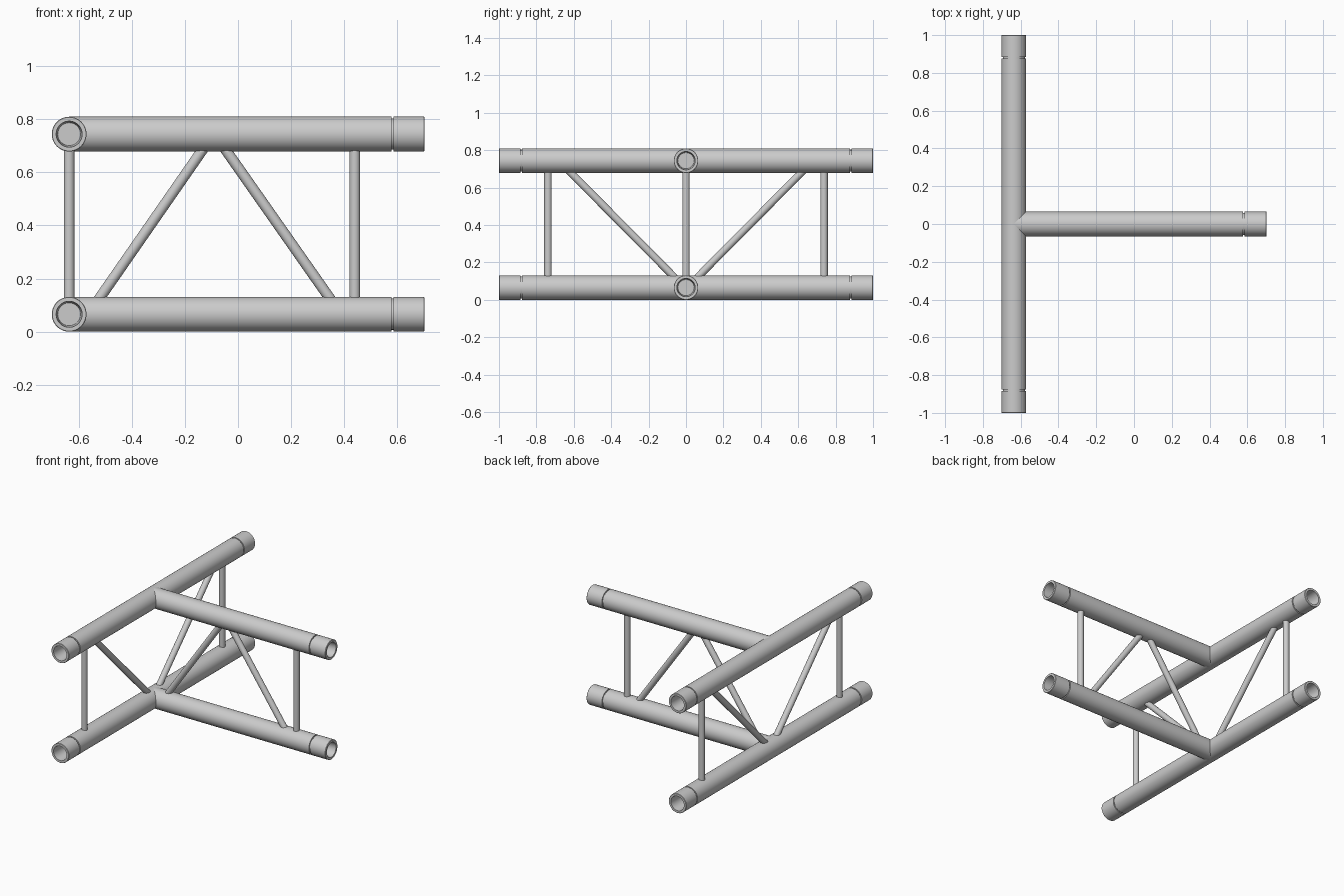
import bpy, bmesh, math
from mathutils import Vector

if "Cube" in bpy.data.objects:
    bpy.data.objects.remove(bpy.data.objects["Cube"])

R = 0.0655                  # chord radius
AXIS_X = -0.636             # x of the long chords
Z_LOW, Z_HIGH = 0.0655, 0.744
BRACE_R = 0.02
SEG = 48


def lathe(name, start, end, profile, seg=SEG):
    """Revolve (radius, distance) pairs around the line start-end; close both ends."""
    start, end = Vector(start), Vector(end)
    axis = (end - start).normalized()
    rot = Vector((0, 0, 1)).rotation_difference(axis)
    bm = bmesh.new()
    rings = []
    for r, t in profile:
        rings.append([bm.verts.new(start + rot @ Vector((
            r * math.cos(2 * math.pi * i / seg),
            r * math.sin(2 * math.pi * i / seg), t))) for i in range(seg)])
    for a, b in zip(rings, rings[1:]):
        for i in range(seg):
            j = (i + 1) % seg
            bm.faces.new((a[i], a[j], b[j], b[i]))
    bm.faces.new(rings[0][::-1])
    bm.faces.new(rings[-1])
    bmesh.ops.recalc_face_normals(bm, faces=bm.faces)
    mesh = bpy.data.meshes.new(name)
    bm.to_mesh(mesh)
    bm.free()
    obj = bpy.data.objects.new(name, mesh)
    bpy.context.collection.objects.link(obj)
    bpy.ops.object.select_all(action='DESELECT')
    obj.select_set(True)
    bpy.context.view_layer.objects.active = obj
    bpy.ops.object.shade_smooth_by_angle(angle=math.radians(35))
    return obj


def socket_end(length):
    """Profile of a grooved sleeve with a tapered socket at the far end."""
    g = length - 0.124
    return [(R, g), (R - 0.007, g), (R - 0.007, g + 0.008), (R, g + 0.008),
            (R, length - 0.002), (R - 0.002, length),
            (0.049, length), (0.043, length - 0.11)]


def brace(name, a, b):
    """Round bar reaching slightly into the chords at both ends."""
    a, b = Vector(a), Vector(b)
    d = (b - a).normalized() * 0.035
    a, b = a - d, b + d
    lathe(name, a, b, [(BRACE_R, 0), (BRACE_R, (b - a).length)], 24)


# Chords: long through tubes and the branch tubes meeting them
for level, z in (("lower", Z_LOW), ("upper", Z_HIGH)):
    far = socket_end(2.0)
    near = [(r, 2.0 - t) for r, t in reversed(far)]
    lathe(level + "_long_chord", (AXIS_X, -1, z), (AXIS_X, 1, z), near + far)
    length = 0.702 - AXIS_X
    lathe(level + "_branch_chord", (AXIS_X, 0, z), (0.702, 0, z),
          [(R, 0)] + socket_end(length))

# Brace ends sit on the facing surfaces of the chords
ZB, ZT = Z_LOW + R, Z_HIGH - R

# Long side braces, mirrored in y
for side, s in (("front", -1), ("back", 1)):
    brace(side + "_post", (AXIS_X, s * 0.738, ZB), (AXIS_X, s * 0.738, ZT))
    brace(side + "_diagonal", (AXIS_X, s * 0.072, ZB), (AXIS_X, s * 0.615, ZT))

# Branch braces
brace("branch_post", (0.44, 0, ZB), (0.44, 0, ZT))
brace("branch_inner_diagonal", (-0.518, 0, ZB), (-0.138, 0, ZT))
brace("branch_outer_diagonal", (0.342, 0, ZB), (-0.042, 0, ZT))
